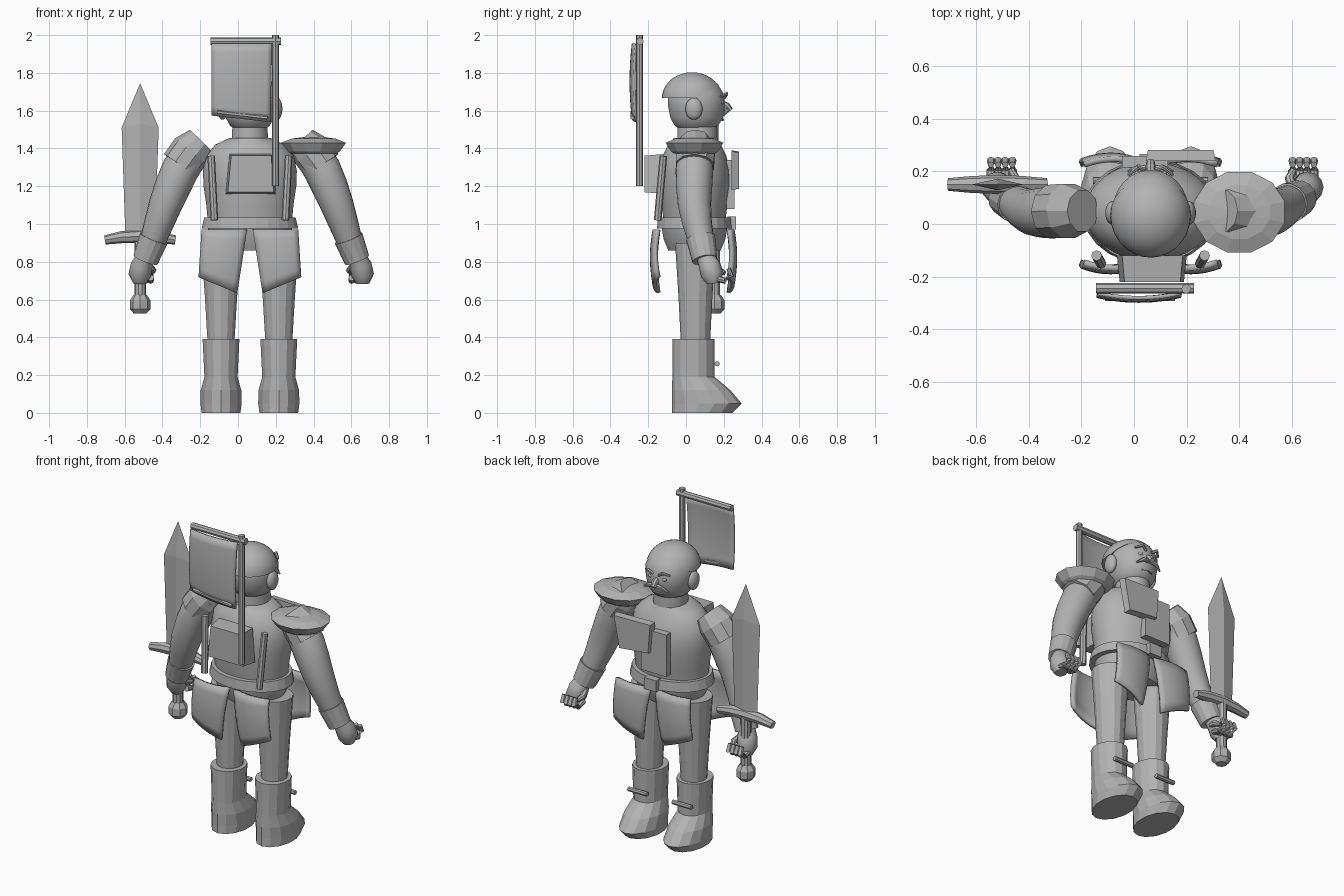
import bpy, bmesh, math
from mathutils import Vector, Matrix

if "Cube" in bpy.data.objects:
    bpy.data.objects.remove(bpy.data.objects["Cube"])

CX = 0.063          # body centre line
grey = bpy.data.materials.new("plain_grey")
grey.diffuse_color = (0.45, 0.45, 0.45, 1)
grey.use_nodes = True
grey.node_tree.nodes["Principled BSDF"].inputs["Base Color"].default_value = grey.diffuse_color


def finish(name, bm, smooth=None):
    bmesh.ops.recalc_face_normals(bm, faces=bm.faces[:])
    me = bpy.data.meshes.new(name)
    bm.to_mesh(me)
    bm.free()
    me.materials.append(grey)
    ob = bpy.data.objects.new(name, me)
    bpy.context.collection.objects.link(ob)
    if smooth:
        bpy.ops.object.select_all(action='DESELECT')
        ob.select_set(True)
        bpy.context.view_layer.objects.active = ob
        bpy.ops.object.shade_smooth_by_angle(angle=math.radians(smooth))
    return ob


def skin(name, rings, smooth=None):
    """Join rings of points into a capped skin."""
    bm = bmesh.new()
    vs = [[bm.verts.new(p) for p in r] for r in rings]
    n = len(vs[0])
    for a, b in zip(vs, vs[1:]):
        for i in range(n):
            bm.faces.new((a[i], a[(i + 1) % n], b[(i + 1) % n], b[i]))
    bm.faces.new(vs[0])
    bm.faces.new(vs[-1])
    return finish(name, bm, smooth)


def loft(name, x, rows, n=24, smooth=None):
    """Stack of ellipses, each row is (y, z, rx, ry)."""
    ang = [2 * math.pi * (i + 0.5) / n for i in range(n)]
    return skin(name, [[(x + rx * math.cos(t), y + ry * math.sin(t), z) for t in ang]
                       for y, z, rx, ry in rows], smooth)


def tube(name, pts, radii, n=10, smooth=None):
    pts = [Vector(p) for p in pts]
    rings = []
    for i, (p, r) in enumerate(zip(pts, radii)):
        d = (pts[min(i + 1, len(pts) - 1)] - pts[max(i - 1, 0)]).normalized()
        ref = Vector((0, 1, 0)) if abs(d.y) < 0.8 else Vector((0, 0, 1))
        u = d.cross(ref).normalized()
        w = d.cross(u)
        rings.append([p + r * (u * math.cos(2 * math.pi * k / n) + w * math.sin(2 * math.pi * k / n))
                      for k in range(n)])
    return skin(name, rings, smooth)


def ball(name, c, r, smooth=40):
    bm = bmesh.new()
    bmesh.ops.create_uvsphere(bm, u_segments=28, v_segments=16, radius=1)
    bmesh.ops.transform(bm, matrix=Matrix.Translation(c) @ Matrix.Diagonal((*r, 1)), verts=bm.verts)
    return finish(name, bm, smooth)


def slab(name, corners, y0, y1, inset=1.0):
    """Flat outline in x,z between two depths; the far face may shrink."""
    mx = sum(c[0] for c in corners) / len(corners)
    mz = sum(c[1] for c in corners) / len(corners)
    return skin(name, [[(x, y0, z) for x, z in corners],
                       [(mx + (x - mx) * inset, y1, mz + (z - mz) * inset) for x, z in corners]])


def cloth(name, corners, y, bow, thick, nx=8, nz=6):
    """Bowed panel from four corners (top left, top right, bottom right, bottom left)."""
    bm = bmesh.new()
    tl, tr, br, bl = [Vector(c) for c in corners]
    grid = []
    for j in range(nz + 1):
        v = j / nz
        row = []
        for i in range(nx + 1):
            u = i / nx
            p = tl.lerp(tr, u).lerp(bl.lerp(br, u), v)
            h = (1 - (2 * u - 1) ** 2) * 0.6 + (1 - (2 * v - 1) ** 2) * 0.4
            row.append(bm.verts.new((p.x, y + bow * h, p.y)))
        grid.append(row)
    for j in range(nz):
        for i in range(nx):
            bm.faces.new((grid[j][i], grid[j][i + 1], grid[j + 1][i + 1], grid[j + 1][i]))
    ob = finish(name, bm, 35)
    m = ob.modifiers.new("thickness", 'SOLIDIFY')
    m.thickness = thick
    m.offset = 0


# torso, belt, pelvis and neck
loft("torso", CX, [(.045, 1.02, .225, .165), (.045, 1.1, .232, .175), (.047, 1.2, .247, .188),
                   (.047, 1.28, .25, .187), (.045, 1.36, .235, .17), (.045, 1.42, .185, .14),
                   (.05, 1.455, .11, .115)], 28, 40)
loft("belt", CX, [(.045, .975, .258, .2), (.045, 1.035, .244, .195)], 24)
loft("pelvis", CX, [(.045, .86, .18, .14), (.045, .92, .215, .165), (.045, .98, .225, .175)], 24, 40)
loft("neck", CX, [(.06, 1.4, .1, .108), (.06, 1.54, .092, .104)], 24, 40)
slab("belt_buckle", [(.02, .97), (.105, .97), (.105, 1.04), (.02, 1.04)], .22, .265)

# head and hair cap cut by two planes
loft("head", CX, [(.055, 1.495, .07, .075), (.055, 1.52, .105, .115), (.057, 1.56, .128, .14),
                  (.055, 1.62, .142, .15), (.055, 1.68, .143, .15), (.05, 1.74, .115, .12),
                  (.05, 1.78, .06, .06)], 28, 60)
bm = bmesh.new()
bmesh.ops.create_uvsphere(bm, u_segments=28, v_segments=18, radius=1)
bmesh.ops.transform(bm, matrix=Matrix.Translation((CX, .032, 1.665)) @ Matrix.Diagonal((.153, .16, .138, 1)),
                    verts=bm.verts)
for co, no in (((0, 0, 1.668), (0, 0, -1)), ((0, .06, 1.668), (0, .5, -.87))):
    cut = bmesh.ops.bisect_plane(bm, geom=bm.verts[:] + bm.edges[:] + bm.faces[:],
                                 plane_co=co, plane_no=no, clear_outer=True)
    bmesh.ops.holes_fill(bm, edges=[e for e in cut["geom_cut"] if isinstance(e, bmesh.types.BMEdge)])
finish("hair_cap", bm, 40)
tube("nose", [(CX, .18, 1.645), (CX, .215, 1.625), (CX, .235, 1.60)], [.014, .02, .016], 8)
tube("mouth", [(CX - .035, .187, 1.55), (CX, .197, 1.552), (CX + .035, .187, 1.55)], [.006] * 3, 6)

for s, side in ((-1, "left"), (1, "right")):
    mx = lambda x: CX + s * x
    # face details
    ball(side + "_ear", (mx(.145), .042, 1.61), (.027, .045, .058))
    tube(side + "_brow", [(mx(.018), .205, 1.67), (mx(.05), .215, 1.69), (mx(.085), .185, 1.675)],
         [.008, .01, .006], 6)
    tube(side + "_moustache", [(mx(.005), .21, 1.605), (mx(.045), .215, 1.60), (mx(.085), .2, 1.575)],
         [.012, .012, .005], 6)
    ball(side + "_eye", (mx(.048), .19, 1.645), (.014, .012, .011))

    # legs and boots
    lx = mx(.153)
    loft(side + "_leg", lx, [(.05, .36, .072, .077), (.05, .62, .088, .09), (.05, .9, .108, .108)], 14)
    loft(side + "_boot", lx, [(.085, 0, .105, .16), (.11, .05, .112, .185), (.08, .12, .11, .155),
                              (.04, .19, .09, .112), (.04, .39, .1, .112)], 14)
    tube(side + "_boot_bar", [(lx - .065, .165, .26), (lx + .065, .165, .26)], [.014] * 2, 8)

    # skirt plates at back and front
    shape = [(mx(.018), .97), (mx(.253), .97), (mx(.268), .72), (mx(.07), .635)]
    cloth(side + "_back_skirt_plate", shape, -.145, -.035, .022)
    cloth(side + "_front_skirt_plate", shape, .225, .035, .022)

    # back rods
    tube(side + "_back_rod", [(mx(.205), -.12, 1.36), (mx(.188), -.15, 1.02)], [.02] * 2, 8)

    # arms, sleeves, cuffs and hands
    ax = lambda x: .07 + s * (x + .07)
    P = lambda x, y, z: (ax(x), y, z)
    tube(side + "_arm", [P(.22, .05, 1.41), P(.305, .045, 1.29), P(.345, .043, 1.2), P(.385, .045, 1.1),
                         P(.42, .06, 1.0), P(.465, .09, .87)], [.088, .1, .096, .088, .078, .064], 20, 40)
    tube(side + "_shoulder_cap", [P(.195, .05, 1.442), P(.25, .05, 1.385), P(.306, .047, 1.308)],
         [.082, .108, .106], 10)
    tube(side + "_cuff", [P(.445, .078, .925), P(.49, .1, .81)], [.078, .068], 14)
    tube(side + "_hand", [P(.49, .1, .83), P(.51, .125, .78), P(.52, .14, .73), P(.52, .145, .685)],
         [.045, .058, .06, .035], 12, 40)
    for k in range(4):
        fx = .462 + .027 * k
        tube(f"{side}_finger_{k + 1}", [P(fx, .15, .715), P(fx, .205, .70), P(fx, .24, .725), P(fx, .225, .765)],
             [.017, .017, .016, .012], 8, 40)
    tube(side + "_thumb", [P(.465, .13, .77), P(.45, .175, .755), P(.465, .205, .74)], [.02, .018, .013], 8, 40)

# round shoulder guard on one side only
loft("round_shoulder_guard", .4, [(.045, 1.372, .125, .11), (.045, 1.385, .145, .13), (.045, 1.43, .178, .158),
                                  (.045, 1.452, .12, .105), (.045, 1.462, .04, .035)], 12)

# back pack and chest plates
slab("back_pack", [(-.065, 1.16), (.2, 1.16), (.185, 1.37), (-.045, 1.37)], -.12, -.22, .92)
slab("upper_chest_plate", [(.045, 1.39), (.31, 1.385), (.27, 1.18), (.06, 1.2)], .24, .28, .94)
slab("lower_chest_plate", [(-.045, 1.34), (.13, 1.34), (.13, 1.08), (-.045, 1.08)], .215, .258)

# banner
tube("banner_pole", [(.198, -.246, 1.2), (.198, -.246, 2.0)], [.018] * 2, 8)
tube("banner_crossbar", [(-.145, -.244, 1.967), (.228, -.244, 1.967)], [.02] * 2, 8)
cloth("banner_cloth", [(-.14, 1.955), (.18, 1.955), (.17, 1.54), (-.14, 1.575)], -.262, -.03, .014, 12, 8)
tube("banner_lower_rod", [(-.11, -.283, 1.592), (.155, -.283, 1.562)], [.011] * 2, 6)

# sword: ridged blade, guard, grip and pommel
SX, SY = -.518, .15
bm = bmesh.new()
outline = [(0, 1.745), (.098, 1.51), (.078, .93), (-.078, .93), (-.098, 1.51)]
rim = [bm.verts.new((SX + x, SY, z)) for x, z in outline]
for d in (-.022, .022):
    top, low = bm.verts.new((SX, SY + d, 1.53)), bm.verts.new((SX, SY + d, .93))
    for f in ((rim[0], rim[1], top), (rim[1], rim[2], low, top),
              (rim[3], rim[4], top, low), (rim[4], rim[0], top), (rim[2], rim[3], low)):
        bm.faces.new(f)
finish("sword_blade", bm)
tube("sword_guard", [(SX - .187, SY, .915), (SX - .1, SY, .93), (SX, SY, .935), (SX + .1, SY, .93),
                     (SX + .187, SY, .915)], [.024, .032, .036, .032, .024], 8)
tube("sword_grip", [(SX, SY, .93), (SX, SY, .6)], [.031] * 2, 10)
tube("sword_pommel", [(SX, SY, .625), (SX, SY, .595), (SX, SY, .55), (SX, SY, .525)], [.035, .055, .055, .032], 8)
